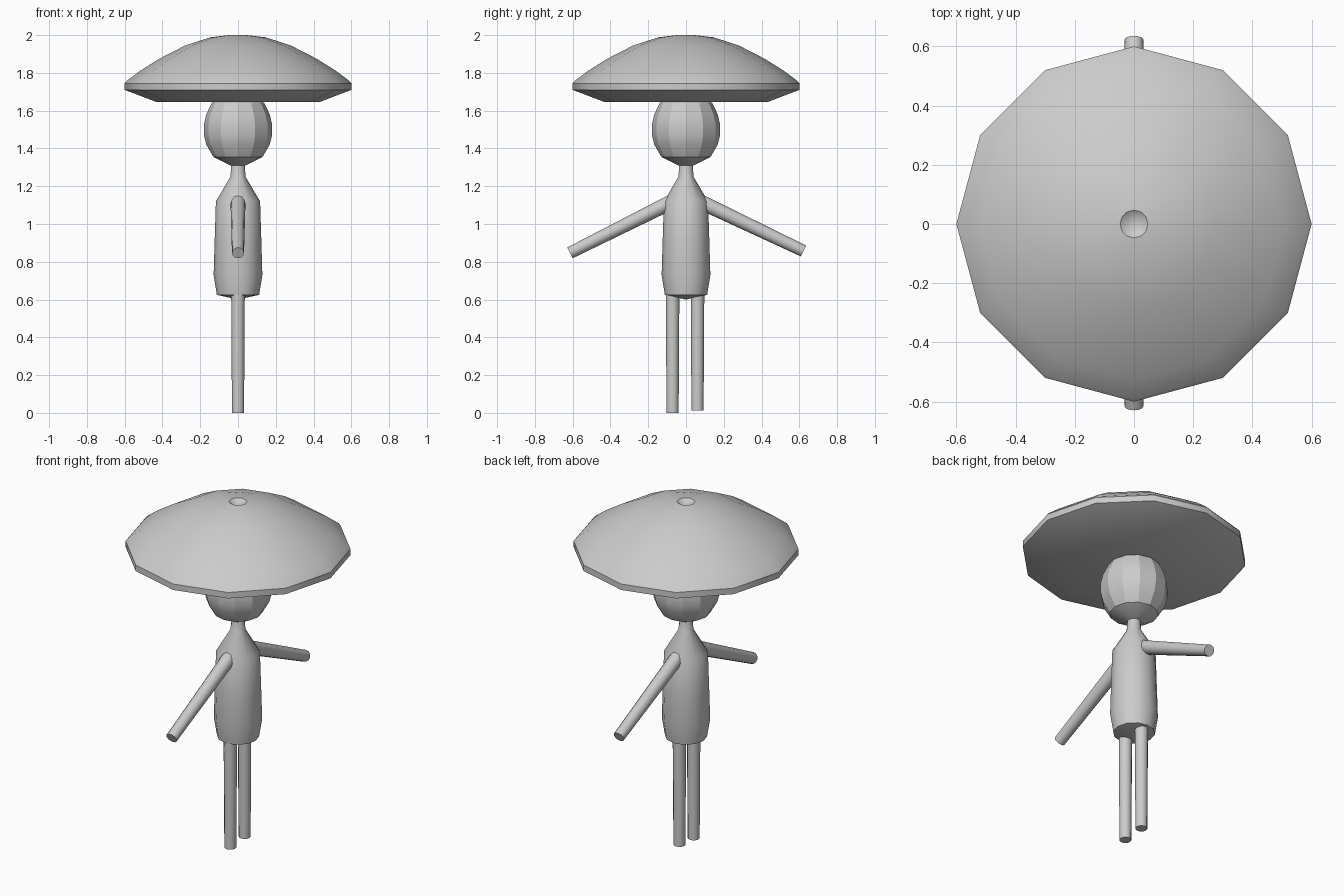
import bpy
import bmesh
import math
from mathutils import Vector

cube = bpy.data.objects.get("Cube")
if cube:
    bpy.data.objects.remove(cube, do_unlink=True)

GREY = (0.6, 0.6, 0.6, 1)
clay = bpy.data.materials.new("plain grey")
clay.use_nodes = True
clay.diffuse_color = GREY
clay.node_tree.nodes["Principled BSDF"].inputs["Base Color"].default_value = GREY


def finish(name, bm, angle):
    bmesh.ops.recalc_face_normals(bm, faces=bm.faces)
    mesh = bpy.data.meshes.new(name)
    bm.to_mesh(mesh)
    bm.free()
    mesh.materials.append(clay)
    obj = bpy.data.objects.new(name, mesh)
    bpy.context.collection.objects.link(obj)
    bpy.ops.object.select_all(action="DESELECT")
    obj.select_set(True)
    bpy.context.view_layer.objects.active = obj
    bpy.ops.object.shade_smooth_by_angle(angle=math.radians(angle))
    return obj


def lathe(name, profile, sides=12, angle=30):
    """Turn a (radius, height) profile around z; radius 0 closes an end."""
    bm = bmesh.new()
    rings = []
    for r, z in profile:
        if r == 0:
            rings.append([bm.verts.new((0, 0, z))] * sides)
            continue
        turns = [math.tau * i / sides for i in range(sides)]
        rings.append([bm.verts.new((r * math.cos(a), r * math.sin(a), z)) for a in turns])
    for low, high in zip(rings, rings[1:]):
        for i in range(sides):
            j = (i + 1) % sides
            corners = dict.fromkeys((low[i], low[j], high[j], high[i]))
            bm.faces.new(list(corners))
    return finish(name, bm, angle)


def limb(name, start, end, r_start, r_end):
    """Tapered rod between two points."""
    start, end = Vector(start), Vector(end)
    axis = end - start
    bm = bmesh.new()
    bmesh.ops.create_cone(bm, cap_ends=True, segments=12, radius1=r_start,
                          radius2=r_end, depth=axis.length)
    turn = axis.to_track_quat("Z", "Y").to_matrix()
    bmesh.ops.rotate(bm, verts=bm.verts, matrix=turn)
    bmesh.ops.translate(bm, verts=bm.verts, vec=(start + end) / 2)
    return finish(name, bm, 40)


# Wide domed hat with a small dimple on top
lathe("hat", [(0, 1.645), (0.43, 1.645), (0.6, 1.71), (0.6, 1.745), (0.59, 1.757),
              (0.52, 1.81), (0.42, 1.873), (0.28, 1.945), (0.148, 1.988),
              (0.047, 2.0), (0, 1.965)], angle=32)

# Faceted head
lathe("head", [(0, 1.305), (0.04, 1.31), (0.13, 1.355), (0.168, 1.42), (0.18, 1.47),
               (0.18, 1.53), (0.168, 1.58), (0.14, 1.64), (0.08, 1.68), (0, 1.69)], angle=20)

# Torso with sloping shoulders and neck
lathe("torso", [(0, 0.6), (0.112, 0.625), (0.129, 0.73), (0.124, 0.9), (0.117, 1.12),
                (0.04, 1.25), (0.034, 1.33), (0, 1.33)])

# Arms and legs, spread along y
limb("front_arm", (0, -0.05, 1.13), (0, -0.615, 0.847), 0.04, 0.032)
limb("back_arm", (0, 0.05, 1.13), (0, 0.622, 0.857), 0.04, 0.032)
limb("front_leg", (0, -0.071, 0.64), (0, -0.071, 0), 0.036, 0.032)
limb("back_leg", (0, 0.061, 0.64), (0, 0.061, 0.012), 0.036, 0.032)
